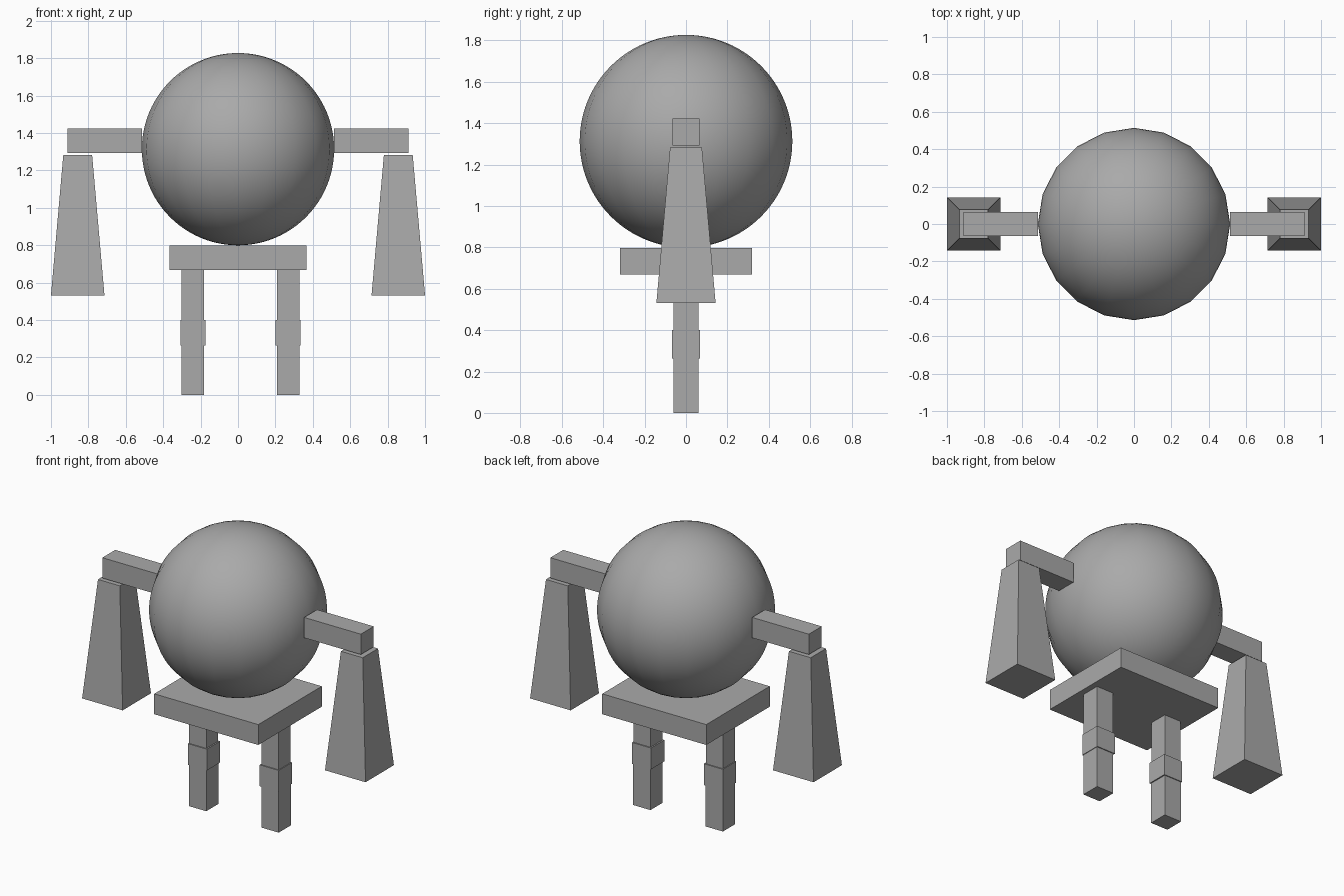
import bpy, bmesh

if "Cube" in bpy.data.objects:
    bpy.data.objects.remove(bpy.data.objects["Cube"])

grey = bpy.data.materials.new("mid_grey")
grey.diffuse_color = (0.4, 0.4, 0.4, 1)
grey.use_nodes = True
grey.node_tree.nodes["Principled BSDF"].inputs["Base Color"].default_value = grey.diffuse_color


def finish(bm, name):
    bmesh.ops.recalc_face_normals(bm, faces=bm.faces)
    mesh = bpy.data.meshes.new(name)
    bm.to_mesh(mesh)
    bm.free()
    mesh.materials.append(grey)
    obj = bpy.data.objects.new(name, mesh)
    bpy.context.collection.objects.link(obj)
    return obj


def tapered_box(name, x, z0, z1, bottom, top=None):
    """Box centred on (x, 0); bottom and top are (half x, half y)."""
    top = top or bottom
    bm = bmesh.new()
    bmesh.ops.create_cube(bm, size=2)
    for v in bm.verts:
        hx, hy = top if v.co.z > 0 else bottom
        v.co = (x + v.co.x * hx, v.co.y * hy, z1 if v.co.z > 0 else z0)
    return finish(bm, name)


# Round body: few segments around, many rings
bm = bmesh.new()
bmesh.ops.create_uvsphere(bm, u_segments=20, v_segments=48, radius=0.514)
for v in bm.verts:
    v.co.z += 1.313
for f in bm.faces:
    f.smooth = True
finish(bm, "body")

# Hip plate
tapered_box("hip_plate", 0, 0.668, 0.798, (0.367, 0.32))

for side, s, leg_x in (("left", -1, -0.242), ("right", 1, 0.269)):
    # Arms: horizontal upper arm and flared forearm hanging just below it
    tapered_box(side + "_upper_arm", s * 0.712, 1.293, 1.423, (0.2, 0.065))
    tapered_box(side + "_forearm", s * 0.857, 0.532, 1.283,
                (0.143, 0.143), (0.077, 0.077))
    # Legs: thigh, wider knee, shin
    tapered_box(side + "_thigh", leg_x, 0.4, 0.668, (0.06, 0.06))
    tapered_box(side + "_knee", leg_x + 0.002 * -s, 0.264, 0.4, (0.067, 0.067))
    tapered_box(side + "_shin", leg_x, 0, 0.264, (0.061, 0.061))
